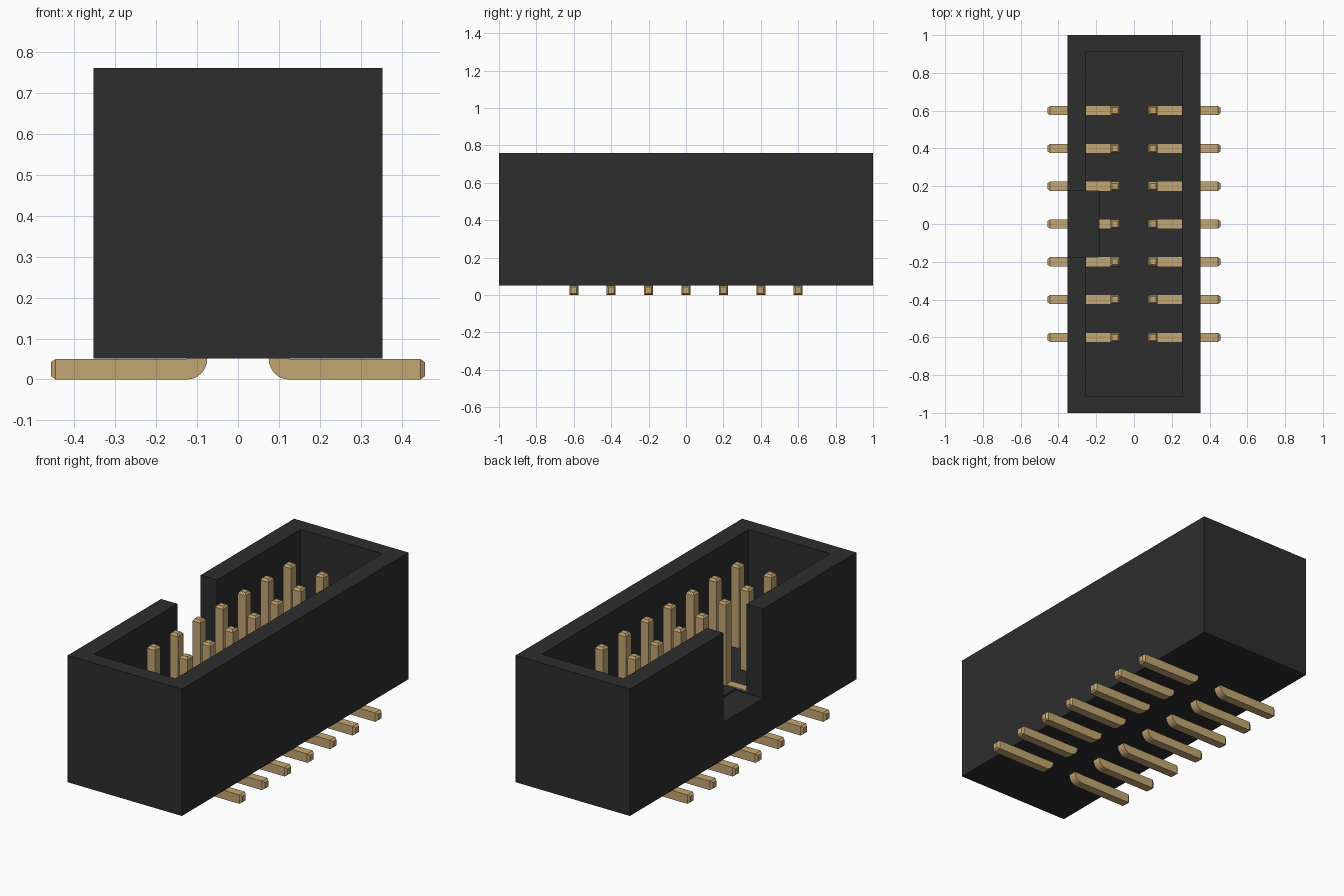
import bpy, bmesh, math

if "Cube" in bpy.data.objects:
    bpy.data.objects.remove(bpy.data.objects["Cube"], do_unlink=True)


def make_material(name, rgb):
    mat = bpy.data.materials.new(name)
    mat.use_nodes = True
    mat.diffuse_color = (*rgb, 1)
    mat.node_tree.nodes["Principled BSDF"].inputs["Base Color"].default_value = (*rgb, 1)
    return mat


black = make_material("black plastic", (0.027, 0.027, 0.027))
gold = make_material("dull gold", (0.54, 0.38, 0.17))


def add_object(name, bm, mat):
    bmesh.ops.recalc_face_normals(bm, faces=bm.faces)
    mesh = bpy.data.meshes.new(name)
    bm.to_mesh(mesh)
    bm.free()
    mesh.materials.append(mat)
    obj = bpy.data.objects.new(name, mesh)
    bpy.context.collection.objects.link(obj)
    return obj


def box(name, lo, hi, mat):
    bm = bmesh.new()
    bmesh.ops.create_cube(bm, size=1)
    for v in bm.verts:
        v.co = [(a + b) / 2 + c * (b - a) for a, b, c in zip(lo, hi, v.co)]
    return add_object(name, bm, mat)


def cut(target, cutter):
    mod = target.modifiers.new("cut", "BOOLEAN")
    mod.operation = "DIFFERENCE"
    mod.solver = "EXACT"
    mod.object = cutter
    cutter.hide_render = True
    bpy.context.view_layer.objects.active = target
    bpy.ops.object.modifier_apply(modifier=mod.name)
    bpy.data.objects.remove(cutter, do_unlink=True)


# Open housing with a key slot in its -x wall
FLOOR = 0.27
housing = box("housing", (-0.353, -1, 0.051), (0.353, 1, 0.76), black)
cut(housing, box("cavity_cutter", (-0.253, -0.913, FLOOR), (0.253, 0.913, 1), black))
cut(housing, box("slot_cutter", (-0.5, -0.175, 0.26), (-0.185, 0.175, 1), black))

# Bent pin: side profile extruded along y, with tapered tips
HALF, TIP = 0.024, 0.012
IN, OUT, END, TOP = 0.075, 0.125, 0.457, 0.73


def pin(name, side, y):
    profile = [(IN, TOP - TIP), (IN, 0.05)]
    for i in range(1, 9):
        a = math.pi / 2 * i / 8
        profile.append((OUT - 0.05 * math.cos(a), 0.05 - 0.05 * math.sin(a)))
    profile += [(END - TIP, 0), (END - TIP, 0.05), (OUT, 0.05), (OUT, TOP - TIP)]
    bm = bmesh.new()
    face = bm.faces.new([bm.verts.new((side * x, y - HALF, z)) for x, z in profile])
    ext = bmesh.ops.extrude_face_region(bm, geom=[face])
    bmesh.ops.translate(bm, vec=(0, 2 * HALF, 0),
                        verts=[g for g in ext["geom"] if isinstance(g, bmesh.types.BMVert)])
    bmesh.ops.recalc_face_normals(bm, faces=bm.faces)
    tips = [f for f in bm.faces
            if (f.normal.z > 0.9 and f.calc_center_median().z > 0.5)
            or (f.normal.x * side > 0.9 and abs(f.calc_center_median().x) > 0.4)]
    bmesh.ops.inset_individual(bm, faces=tips, thickness=TIP, depth=TIP)
    obj = add_object(name, bm, gold)
    for p in obj.data.polygons:
        p.use_smooth = False
    return obj


for side, label in ((1, "left"), (-1, "right")):
    for i in range(7):
        y = (i - 3) * 0.2
        pin(f"{label}_pin_{i + 1}", side, y)
        # Strip of the contact showing in the cavity floor
        outer = 0.185 if side < 0 and i == 3 else 0.253
        xs = sorted((side * 0.11, side * outer))
        box(f"{label}_contact_strip_{i + 1}", (xs[0], y - HALF, FLOOR - 0.001),
            (xs[1], y + HALF, FLOOR + 0.006), gold)
